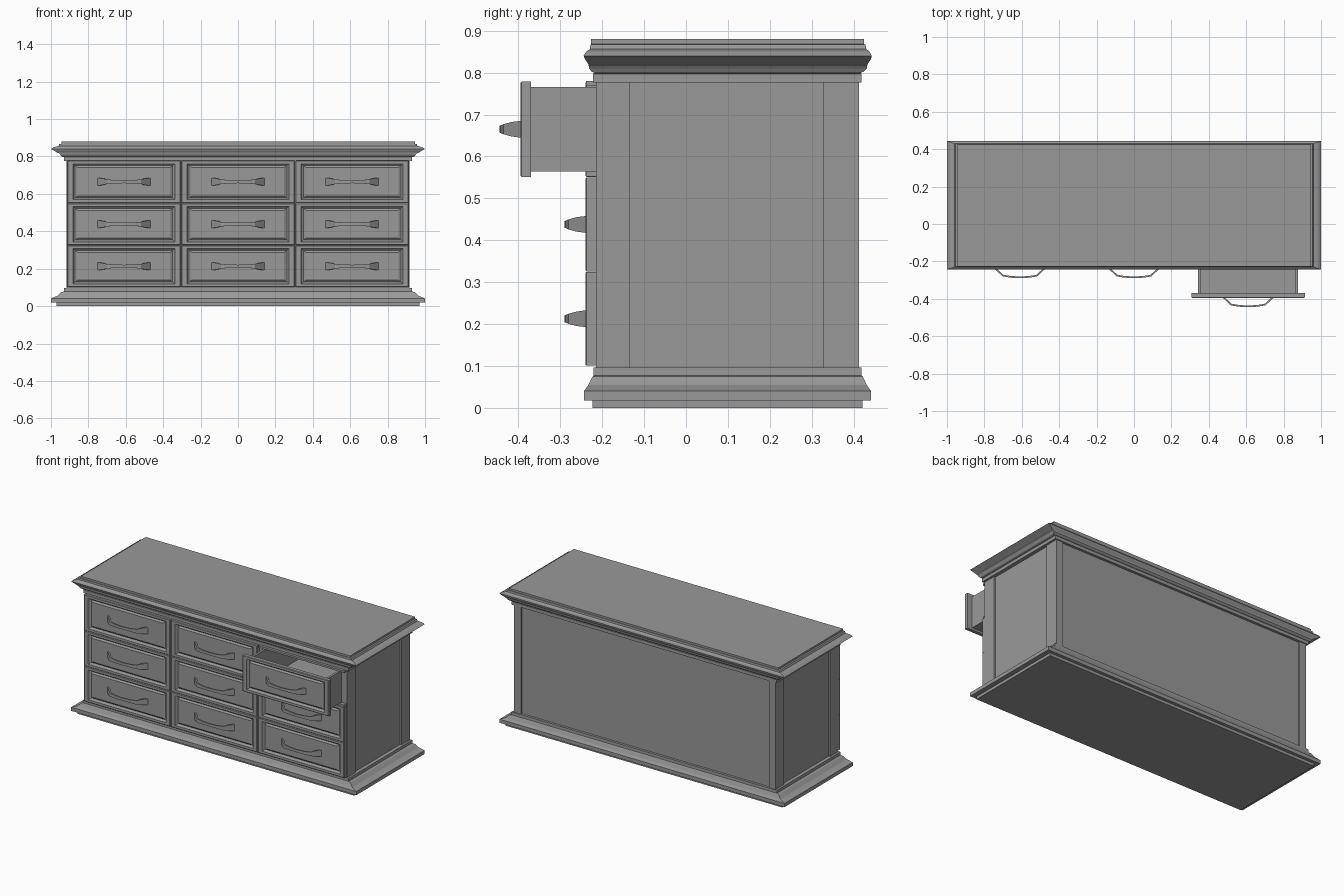
import bpy, bmesh
from mathutils import Vector

cube = bpy.data.objects.get("Cube")
if cube:
    bpy.data.objects.remove(cube, do_unlink=True)

grey = bpy.data.materials.new("grey paint")
grey.use_nodes = True
colour = (0.32, 0.32, 0.32, 1)
grey.diffuse_color = colour
grey.node_tree.nodes["Principled BSDF"].inputs["Base Color"].default_value = colour


def finish(name, bm):
    bmesh.ops.recalc_face_normals(bm, faces=bm.faces)
    mesh = bpy.data.meshes.new(name)
    bm.to_mesh(mesh)
    bm.free()
    mesh.materials.append(grey)
    obj = bpy.data.objects.new(name, mesh)
    bpy.context.collection.objects.link(obj)
    return obj


def loft(name, rings):
    """Skin a stack of four-cornered rings and cap both ends."""
    bm = bmesh.new()
    loops = [[bm.verts.new(p) for p in ring] for ring in rings]
    for a, b in zip(loops, loops[1:]):
        for i in range(4):
            j = (i + 1) % 4
            bm.faces.new((a[i], a[j], b[j], b[i]))
    bm.faces.new(loops[0])
    bm.faces.new(loops[-1])
    return finish(name, bm)


def flat_ring(x, y0, y1, z):
    return [(-x, y0, z), (x, y0, z), (x, y1, z), (-x, y1, z)]


def box(name, x0, x1, y0, y1, z0, z1):
    return loft(name, [[(x0, y0, z), (x1, y0, z), (x1, y1, z), (x0, y1, z)] for z in (z0, z1)])


# Plinth and cornice mouldings: half width, front, back, height
plinth = [(.97, -.223, .421, 0), (.97, -.223, .421, .018), (1, -.243, .441, .018),
          (1, -.243, .441, .041), (.965, -.233, .431, .055), (.945, -.223, .422, .075),
          (.93, -.220, .418, .078), (.93, -.220, .418, .097)]
cornice = [(.93, -.222, .419, .777), (.93, -.222, .419, .797), (.94, -.217, .415, .799),
           (.945, -.225, .423, .802), (.95, -.231, .431, .81), (.955, -.232, .432, .816),
           (.965, -.233, .433, .82), (.985, -.241, .441, .832), (1, -.244, .443, .840),
           (.985, -.238, .438, .850), (.96, -.229, .430, .856), (.955, -.228, .428, .867),
           (.945, -.226, .425, .868), (.945, -.226, .425, .88)]
loft("plinth", [flat_ring(*p) for p in plinth])
loft("cornice_top", [flat_ring(*p) for p in cornice])

# Carcass posts and recessed panels
LOW, HIGH = .09, .785
for side, s in (("left", 1), ("right", -1)):
    box(side + "_front_post", s * .87, s * .917, -.215, -.133, LOW, HIGH)
    box(side + "_back_post", s * .87, s * .917, .328, .413, LOW, HIGH)
    box(side + "_side_panel", s * .893, s * .907, -.14, .335, LOW, HIGH)
box("back_panel", -.88, .88, .39, .403, LOW, HIGH)

# Face frame behind the drawer fronts
COLS = (-.61, 0, .61)
ROWS = (.213, .438, .665)
for i, x in enumerate((-.305, .305)):
    box(f"front_stile_{i}", x - .035, x + .035, -.215, -.195, LOW, HIGH)
for i, z in enumerate((.1, .326, .558, .774)):
    box(f"front_rail_{i}", -.91, .91, -.215, -.195, z - .010, z + .010)
for i, z in enumerate((.558, .774)):
    box(f"rail_lip_{i}", .31, .911, -.238, -.21, z - .006, z + .006)


def drawer_front(name, cx, cz, hx, hz, dy):
    # inset across, inset up, depth: rim, groove, raised field
    steps = [(0, 0, -.215), (0, 0, -.237), (.004, .003, -.240), (.030, .018, -.240),
             (.036, .022, -.230), (.042, .028, -.226), (.056, .038, -.234)]
    rings = []
    for ix, iz, y in steps:
        w, h = hx - ix, hz - iz
        rings.append([(cx + a * w, y + dy, cz + b * h)
                      for a, b in ((-1, -1), (1, -1), (1, 1), (-1, 1))])
    loft(name, rings)


def drawer_tray(name, cx, cz, dy):
    # Open-topped tray with thin walls
    w, h, t = .268, .101, .014
    y0, y1 = -.216 + dy, .36 + dy
    box(name + "_floor", cx - w, cx + w, y0, y1, cz - h, cz - h + t)
    for tag, s in (("left", 1), ("right", -1)):
        box(f"{name}_{tag}_wall", cx + s * (w - t), cx + s * w, y0, y1, cz - h, cz + h)
    box(name + "_back_wall", cx - w, cx + w, y1 - t, y1, cz - h, cz + h)


def handle(name, cx, cz, dy):
    # Bowed strap: across, depth, half height
    half = [(.143, -.232, .020), (.135, -.240, .020), (.112, -.262, .017),
            (.092, -.280, .012), (.05, -.287, .009), (0, -.290, .008)]
    path = [(-x, y, h) for x, y, h in half] + half[-2::-1]
    rings = []
    for i, (x, y, h) in enumerate(path):
        a, b = path[max(i - 1, 0)], path[min(i + 1, len(path) - 1)]
        n = Vector((a[1] - b[1], b[0] - a[0])).normalized() * .009
        outer, inner = (cx + x, y + dy), (cx + x + n.x, y + n.y + dy)
        rings.append([(*outer, cz - h), (*outer, cz + h), (*inner, cz + h), (*inner, cz - h)])
    loft(name, rings)


# Nine drawers, the upper left one pulled out
for r, z in enumerate(ROWS):
    for c, x in enumerate(COLS):
        dy = -.155 if (r, c) == (2, 2) else 0
        half_height = .114 if r == 2 else .112
        tag = f"drawer_{r}_{c}"
        drawer_front(tag + "_front", x, z, .303, half_height, dy)
        drawer_tray(tag, x, z, dy)
        handle(tag + "_handle", x, z, dy)
